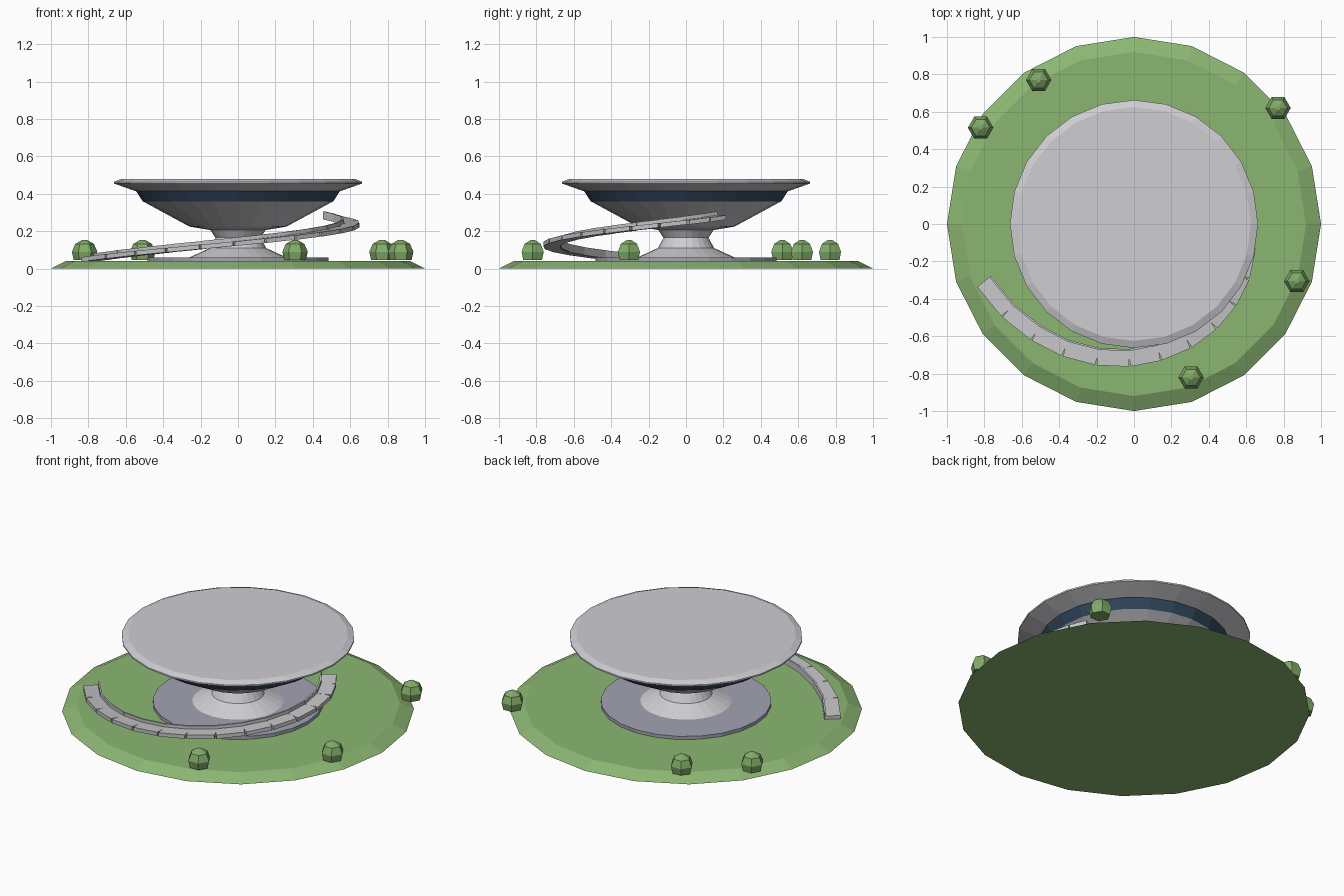
import bpy, bmesh, math
from mathutils import Vector

if "Cube" in bpy.data.objects:
    bpy.data.objects.remove(bpy.data.objects["Cube"])


def material(name, rgb):
    m = bpy.data.materials.new(name)
    m.diffuse_color = (*rgb, 1)
    m.use_nodes = True
    m.node_tree.nodes["Principled BSDF"].inputs["Base Color"].default_value = m.diffuse_color
    return m


GRASS = material("grass green", (0.26, 0.47, 0.17))
LEAF = material("leaf green", (0.22, 0.41, 0.14))
SHELL = material("pale shell grey", (0.62, 0.62, 0.65))
CONCRETE = material("ramp grey", (0.55, 0.55, 0.57))
PAVING = material("lilac paving", (0.37, 0.37, 0.46))
GLASS = material("dark blue glass", (0.033, 0.066, 0.115))


def finish(name, bm, mat):
    bmesh.ops.recalc_face_normals(bm, faces=bm.faces)
    mesh = bpy.data.meshes.new(name)
    bm.to_mesh(mesh)
    bm.free()
    mesh.materials.append(mat)
    ob = bpy.data.objects.new(name, mesh)
    bpy.context.collection.objects.link(ob)
    return ob


def lathe(name, profile, sides, mat, at=(0, 0)):
    """Closed solid from (radius, height) rings, capped at both ends."""
    bm = bmesh.new()
    rings = []
    for r, z in profile:
        rings.append([bm.verts.new((at[0] + r * math.cos(2 * math.pi * i / sides),
                                    at[1] + r * math.sin(2 * math.pi * i / sides), z))
                      for i in range(sides)])
    for a, b in zip(rings, rings[1:]):
        for i in range(sides):
            j = (i + 1) % sides
            bm.faces.new((a[i], a[j], b[j], b[i]))
    bm.faces.new(rings[0][::-1])
    bm.faces.new(rings[-1])
    return finish(name, bm, mat)


# Ground and plaza
lathe("lawn", [(1.0, 0), (0.92, 0.04)], 20, GRASS)
lathe("plaza", [(0.485, 0.035), (0.485, 0.06)], 24, PAVING)

# Building
lathe("pedestal", [(0.26, 0.06), (0.15, 0.11), (0.12, 0.165), (0.15, 0.21)], 24, SHELL)
lathe("bowl", [(0.14, 0.205), (0.26, 0.225), (0.51, 0.36)], 24, SHELL)
lathe("window_band", [(0.51, 0.36), (0.545, 0.415)], 24, GLASS)
lathe("roof", [(0.55, 0.415), (0.663, 0.455), (0.663, 0.464), (0.625, 0.479)], 24, SHELL)

# Spiral ramp centre line: (angle in degrees, radius)
PATH = [(201, 0.86), (214.5, 0.82), (228, 0.785), (241, 0.76), (254.5, 0.737),
        (268, 0.718), (281, 0.70), (294.5, 0.685), (308, 0.67), (321, 0.655),
        (334, 0.64), (347, 0.62), (360, 0.595), (371, 0.56), (381, 0.53)]


def path_point(a, r):
    t = math.radians(a)
    z = 0.055 + 0.225 * (a - 201) / 180
    return Vector((r * math.cos(t), r * math.sin(t), z))


def ramp_strip(name, inner, outer, low, high):
    """Row of straight slabs between two offsets (positive = outwards)."""
    bm = bmesh.new()
    pts = [path_point(*p) for p in PATH]
    for p, q in zip(pts, pts[1:]):
        d = q - p
        n = Vector((d.y, -d.x, 0)).normalized()
        corners = [[bm.verts.new(e + n * o + Vector((0, 0, h)))
                    for o, h in ((inner, low), (outer, low), (outer, high), (inner, high))]
                   for e in (p, q)]
        a, b = corners
        for i in range(4):
            j = (i + 1) % 4
            bm.faces.new((a[i], a[j], b[j], b[i]))
        bm.faces.new(a[::-1])
        bm.faces.new(b)
    return finish(name, bm, CONCRETE)


ramp_strip("ramp_deck", -0.045, 0.045, -0.018, 0.006)
ramp_strip("ramp_inner_wall", -0.048, -0.038, -0.015, 0.026)

# Round bushes on the lawn edge
bushes = [(-0.51, 0.77), (-0.82, 0.515), (0.77, 0.62), (0.87, -0.305), (0.305, -0.82)]
for k, spot in enumerate(bushes):
    lathe(f"bush_{k + 1}", [(0.058, 0.045), (0.068, 0.09), (0.05, 0.132), (0.012, 0.154)],
          6, LEAF, spot)
